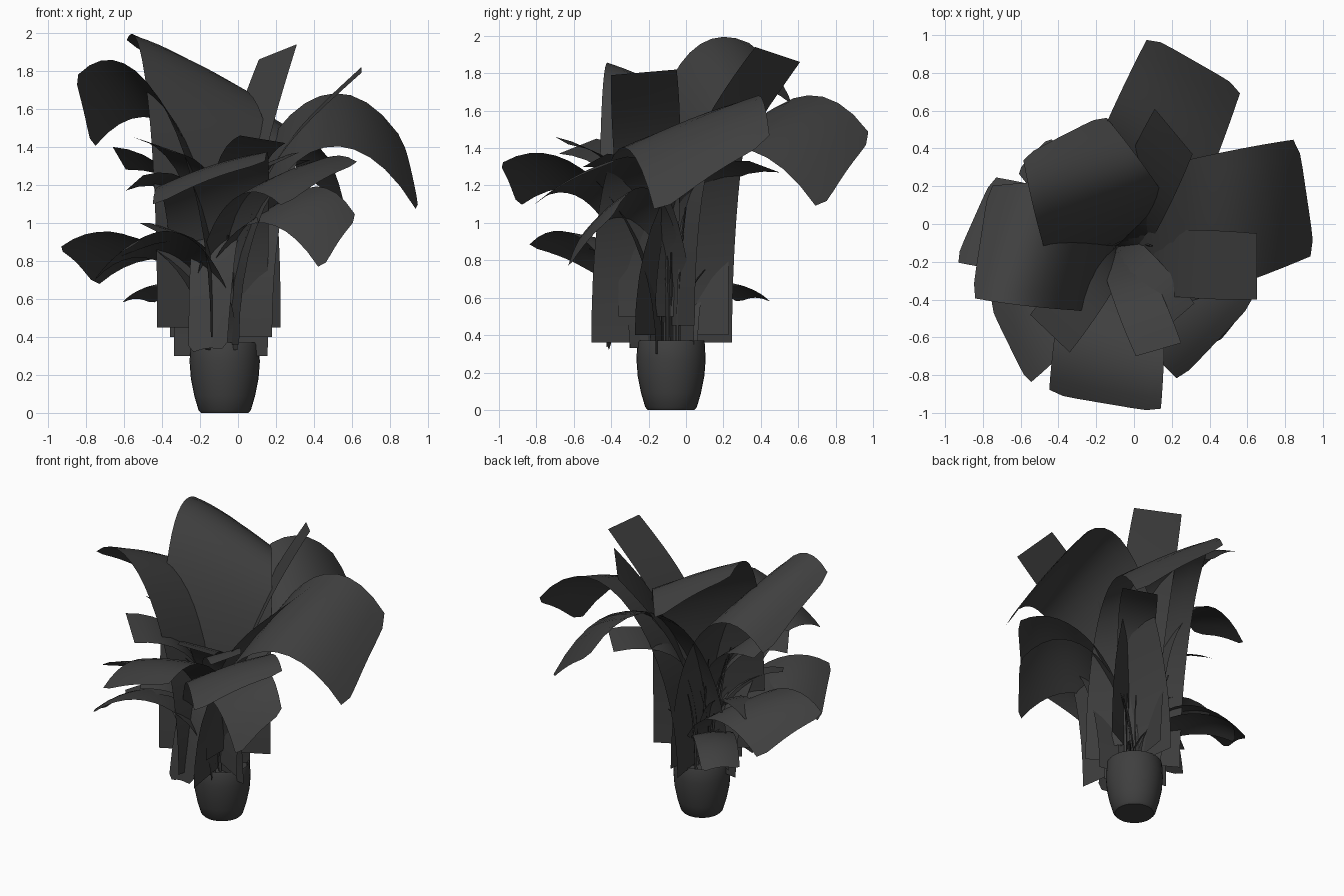
import bpy, math, random
from mathutils import Vector

if "Cube" in bpy.data.objects:
    bpy.data.objects.remove(bpy.data.objects["Cube"])

random.seed(4)
dark = bpy.data.materials.new("dark_grey")
dark.diffuse_color = (0.05, 0.05, 0.05, 1)
dark.use_nodes = True
dark.node_tree.nodes["Principled BSDF"].inputs["Base Color"].default_value = dark.diffuse_color
CX, CY = -0.07, -0.08


def make(name, verts, faces, angle=60):
    me = bpy.data.meshes.new(name)
    me.from_pydata(verts, [], faces)
    me.update()
    ob = bpy.data.objects.new(name, me)
    bpy.context.collection.objects.link(ob)
    me.materials.append(dark)
    for o in bpy.context.selected_objects:
        o.select_set(False)
    ob.select_set(True)
    bpy.context.view_layer.objects.active = ob
    bpy.ops.object.shade_smooth_by_angle(angle=math.radians(angle))
    return ob


def bez(p, t):
    s = 1 - t
    return p[0]*s**3 + p[1]*3*s*s*t + p[2]*3*s*t*t + p[3]*t**3


def leaf(name, a, b, width, zb, z1, z2, base=(-0.09, -0.12), out=0.55, cup=0.03, nv=16, nu=8, clip=0.02):
    """Bent sheet: rises from a wide base at zb and arches out to the tip edge a-b."""
    a, b = Vector(a), Vector(b)
    d = (b - a)
    d.z = 0
    d.normalize()
    mid = (a + b) / 2
    edges = []
    for tip, s in ((a, -1), (b, 1)):
        p0 = Vector((base[0], base[1], zb)) + d*s*width/2
        p1 = Vector((p0.x, p0.y, z1))
        p2 = p0.lerp(tip, out) + d*s*0.03
        p2.z = z2 + (tip.z - mid.z)*0.8
        edges.append((p0, p1, p2, tip))
    verts, faces = [], []
    for j in range(nv + 1):
        for i in range(nu + 1):
            u = i/nu
            t = j/nv*(1 - clip*abs(2*u - 1)**8)
            p = bez(edges[0], t).lerp(bez(edges[1], t), u)
            p.z += cup*t*(1 - (2*u - 1)**2)
            verts.append(p)
    w = nu + 1
    for j in range(nv):
        for i in range(nu):
            k = j*w + i
            faces.append((k, k + 1, k + w + 1, k + w))
    return make(name, verts, faces)


def stem(name, pts, r):
    """Thin tapered four-sided stalk along a bezier."""
    verts, faces = [], []
    n = 8
    for j in range(n + 1):
        c = bez(pts, j/n)
        for k in range(4):
            q = k*math.pi/2
            rr = r*(1 - 0.6*j/n)
            verts.append(c + Vector((math.cos(q)*rr, math.sin(q)*rr, 0)))
    for j in range(n):
        for k in range(4):
            faces.append((j*4 + k, j*4 + (k + 1) % 4, j*4 + 4 + (k + 1) % 4, j*4 + 4 + k))
    make(name, verts, faces)


# pot: revolved profile with rim, inner wall and soil
prof = [(0, 0), (0.125, 0), (0.138, 0.015), (0.16, 0.09), (0.178, 0.18), (0.185, 0.27),
        (0.18, 0.36), (0.175, 0.37), (0.165, 0.36), (0.165, 0.33), (0, 0.335)]
N = 32
pv = [(CX + r*math.cos(2*math.pi*k/N), CY + r*math.sin(2*math.pi*k/N), z) for r, z in prof for k in range(N)]
pf = [(j*N + k, j*N + (k + 1) % N, (j + 1)*N + (k + 1) % N, (j + 1)*N + k)
      for j in range(len(prof) - 1) for k in range(N)]
pot = make("pot", pv, pf, 40)
m = pot.modifiers.new("weld", 'WELD')
m.merge_threshold = 0.0005

# large upper leaves
leaf("leaf_back", (0.08, 1.0, 1.45), (0.57, 0.72, 1.05), 0.62, 0.40, 1.3, 1.93)
leaf("leaf_right", (0.87, 0.45, 1.43), (0.96, -0.16, 1.03), 0.76, 0.36, 1.3, 1.95, (-0.05, -0.13))
leaf("leaf_top", (-0.59, 0.36, 1.95), (-0.16, 0.58, 1.62), 0.73, 0.45, 1.55, 2.04, (-0.10, -0.12), 0.4)
leaf("leaf_left", (-0.86, -0.39, 1.76), (-0.77, 0.2, 1.38), 0.7, 0.40, 1.4, 1.98)

# middle and lower leaves
leaf("leaf_front", (-0.45, -0.90, 1.08), (0.14, -1.0, 1.31), 0.5, 0.30, 1.05, 1.47)
leaf("leaf_front_right", (0.24, -0.83, 1.08), (0.64, -0.41, 1.31), 0.45, 0.35, 1.0, 1.42)
leaf("leaf_front_right_low", (0.44, -0.64, 0.74), (0.63, -0.40, 1.02), 0.36, 0.38, 0.95, 1.36)
leaf("leaf_left_low", (-0.95, -0.2, 0.86), (-0.75, 0.25, 0.66), 0.4, 0.33, 0.75, 1.06)
leaf("leaf_front_left_low", (-0.77, -0.42, 0.68), (-0.56, -0.85, 0.87), 0.4, 0.33, 0.75, 1.06)
leaf("leaf_back_left_low", (-0.62, 0.28, 0.57), (-0.45, 0.46, 0.57), 0.24, 0.36, 0.6, 0.78)
leaf("leaf_front_droop", (-0.26, -0.41, 0.30), (-0.06, -0.43, 0.32), 0.22, 0.34, 1.0, 1.2)

# straight young leaves
leaf("young_right", (0.65, -0.40, 1.79), (0.65, -0.05, 1.82), 0.32, 0.5, 1.25, 1.48, (0.0, -0.2), 0.45, 0, clip=0)
leaf("young_back", (0.11, 0.61, 1.86), (0.31, 0.37, 1.94), 0.3, 0.5, 1.1, 1.5, (-0.05, -0.05), 0.45, 0, clip=0)

# small mid leaves: tip edge corners and arch height
small = [
    ((0.01, -0.7, 1.46), (0.25, -0.63, 1.42), 1.38),
    ((-0.55, -0.48, 1.45), (-0.34, -0.68, 1.37), 1.38),
    ((-0.66, -0.10, 1.40), (-0.59, 0.08, 1.28), 1.33),
    ((-0.59, -0.3, 1.17), (-0.5, -0.45, 1.25), 1.3),
    ((0.17, -0.55, 1.3), (0.32, -0.42, 1.37), 1.34),
    ((0.22, 0.50, 1.27), (0.38, 0.34, 1.33), 1.33),
    ((-0.68, -0.3, 0.80), (-0.52, -0.52, 0.86), 0.98),
    ((-0.52, -0.35, 1.0), (-0.42, -0.5, 0.95), 1.0),
    ((-0.6, -0.05, 0.8), (-0.55, 0.12, 0.85), 1.0),
]
for i, (a, b, z2) in enumerate(small):
    leaf(f"small_leaf_{i}", a, b, 0.2, 0.36, z2 - 0.2, z2, out=0.45, cup=0, nv=10, nu=2, clip=0)

# stalks rising from inside the pot
for i in range(14):
    q = i*2.4
    r = random.uniform(0.02, 0.12)
    p0 = Vector((CX + r*math.cos(q), CY + r*math.sin(q), random.uniform(0.12, 0.34)))
    h = random.uniform(0.7, 1.2)
    o = random.uniform(0.08, 0.2)
    d = Vector((math.cos(q), math.sin(q), 0))
    stem(f"stalk_{i}", (p0, p0 + Vector((0, 0, 0.4)), p0 + d*o*0.3 + Vector((0, 0, h*0.6)),
                        p0 + d*o + Vector((0, 0, h - 0.2))), 0.012)
